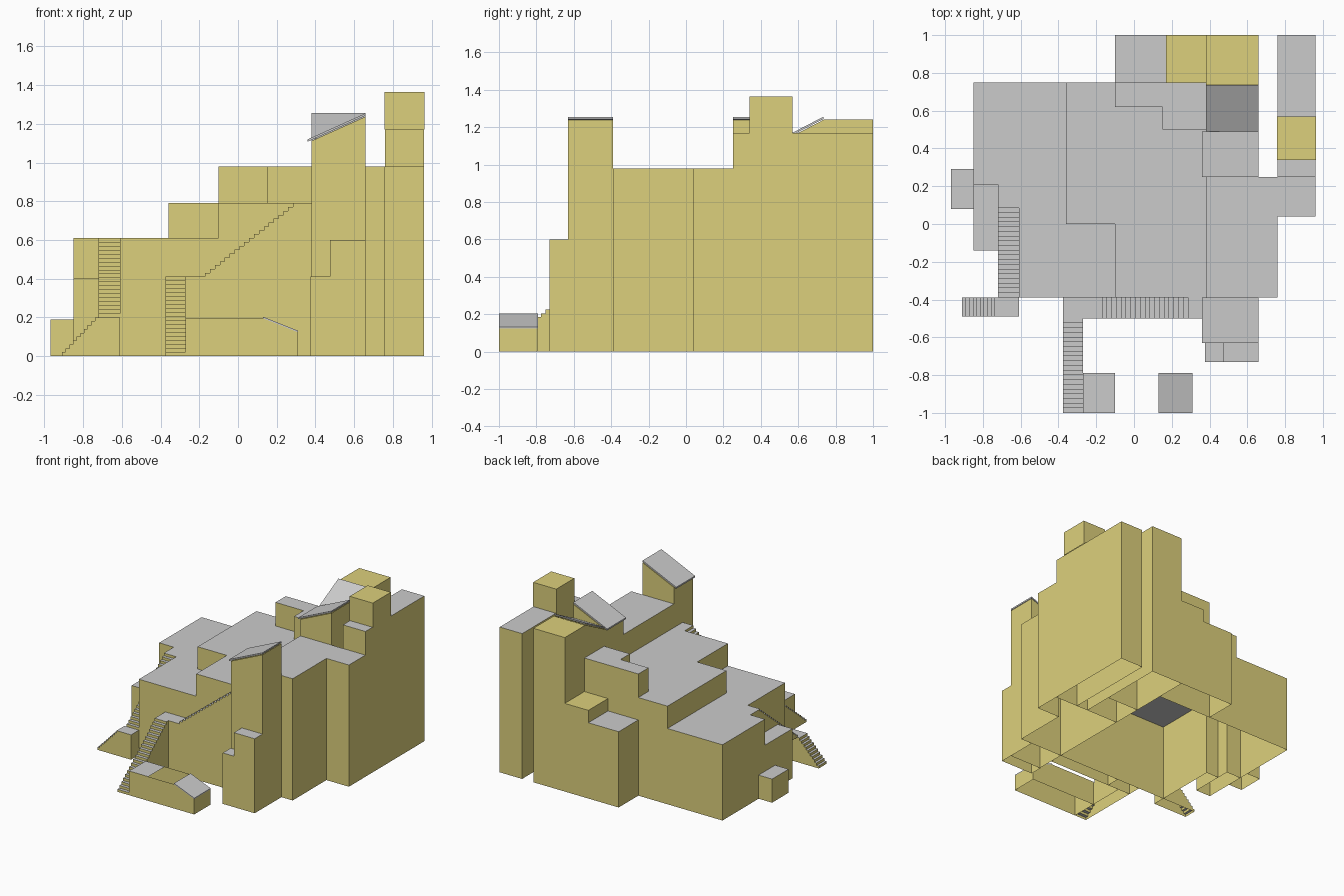
import bpy, bmesh
from mathutils import Vector

if "Cube" in bpy.data.objects:
    bpy.data.objects.remove(bpy.data.objects["Cube"])


def material(name, colour):
    m = bpy.data.materials.new(name)
    m.diffuse_color = colour
    m.use_nodes = True
    m.node_tree.nodes["Principled BSDF"].inputs["Base Color"].default_value = m.diffuse_color
    return m


GREY = material("roof_grey", (0.8, 0.8, 0.8, 1))
SAND = material("wall_sand", (0.72, 0.63, 0.2, 1))


def finish(name, bm):
    bm.normal_update()
    me = bpy.data.meshes.new(name)
    bm.to_mesh(me)
    bm.free()
    me.materials.append(GREY)
    me.materials.append(SAND)
    ob = bpy.data.objects.new(name, me)
    bpy.context.collection.objects.link(ob)
    return ob


def rect(x0, y0, x1, y1):
    return [(x0, y0), (x1, y0), (x1, y1), (x0, y1)]


def shell(name, pts, top, base=0, cap=True, cap_sand=False):
    """Hollow walls plus roof. pts run anticlockwise; top is a height or a
    function of x, y; base is one height or one per edge (None = no wall)."""
    z = top if callable(top) else (lambda x, y: top)
    bases = base if isinstance(base, list) else [base] * len(pts)
    bm = bmesh.new()
    ups = [bm.verts.new((x, y, z(x, y))) for x, y in pts]
    for i, b in enumerate(bases):
        if b is None:
            continue
        j = (i + 1) % len(pts)
        lo = [bm.verts.new((*pts[k], b)) for k in (i, j)]
        bm.faces.new((lo[0], lo[1], ups[j], ups[i])).material_index = 1
    if cap:
        bm.faces.new(ups).material_index = int(cap_sand)
    bmesh.ops.remove_doubles(bm, verts=bm.verts, dist=1e-5)
    return finish(name, bm)


def slab(name, pts, z, thick=0.012):
    """Thin sloping roof plate, z is its underside."""
    bm = bmesh.new()
    f = bm.faces.new([bm.verts.new((x, y, z(x, y))) for x, y in pts])
    g = bmesh.ops.extrude_face_region(bm, geom=[f])
    for v in g["geom"]:
        if isinstance(v, bmesh.types.BMVert):
            v.co.z += thick
    bmesh.ops.recalc_face_normals(bm, faces=bm.faces)
    return finish(name, bm)


def stairs(name, start, run, across, z0, z1, n, base):
    """Sawtooth flight rising along run, as wide as the across vector."""
    o, run, across = (Vector((*v, 0)) for v in (start, run, across))
    prof = [(0, base)] if z0 > base else []
    for i in range(n):
        prof += [(i / n, z0 + (z1 - z0) * i / n), (i / n, z0 + (z1 - z0) * (i + 1) / n)]
    prof.append((1, z1))
    end = (1, base)
    bm = bmesh.new()
    a = [bm.verts.new(o + run * t + Vector((0, 0, h))) for t, h in prof + [end]]
    b = [bm.verts.new(v.co + across) for v in a]
    for i in range(len(prof) - 1):
        bm.faces.new((a[i], a[i + 1], b[i + 1], b[i])).material_index = int(i % 2 == (1 if z0 > base and i else 0))
    bm.faces.new(a).material_index = 1
    bm.faces.new(b).material_index = 1
    bmesh.ops.recalc_face_normals(bm, faces=bm.faces)
    bm.normal_update()
    if sum(f.normal.z * f.calc_area() for f in bm.faces) < 0:
        bmesh.ops.reverse_faces(bm, faces=bm.faces)
    for f in bm.faces:
        f.material_index = 0 if abs(f.normal.z) > 0.5 else 1
    return finish(name, bm)


# Left terraces, one hollow stepped volume
shell("lower_terrace",
      [(-.85, .75), (-.85, .21), (-.72, .21), (-.72, .11), (-.61, .11),
       (-.61, -.39), (-.10, -.39), (-.10, 0), (-.36, 0), (-.36, .75)],
      .61, [0, 0, 0, 0, 0, 0, None, None, None, 0])
shell("middle_terrace",
      [(-.36, 0), (-.10, 0), (-.10, -.39), (.38, -.39), (.38, .50),
       (.15, .50), (.15, .62), (-.10, .62), (-.10, .75), (-.36, .75)],
      .79, [.61, .61, 0, None, None, None, None, None, 0, .61])
shell("corner_room",
      [(-.10, .62), (.15, .62), (.15, .50), (.38, .50), (.38, .75), (-.10, .75)],
      .98, [.79, .79, .79, None, 0, .79])
shell("side_room", rect(-.85, -.14, -.72, .21), .40, [0, 0, None, 0])
shell("side_annex", rect(-.97, .08, -.85, .29), .19, [0, None, 0, 0])
shell("back_room", rect(-.10, .75, .17, 1), .61, [None, None, 0, 0])
shell("back_chimney_block", rect(.17, .75, .38, 1), .71, [None, None, 0, .61], cap_sand=True)

# Right-hand hall and wing
shell("main_hall",
      [(.38, -.39), (.76, -.39), (.76, .04), (.96, .04), (.96, .25), (.38, .25)],
      .98, [0, 0, 0, 0, 0, 0])
shell("wing", rect(.76, .25, .96, 1), 1.17, [.98, 0, 0, 0])
shell("wing_turret", rect(.757, .34, .963, .57), 1.365, 1.17, cap_sand=True)

# Towers with single-pitch roofs
def pitch_x(x, y):
    return 1.112 + (x - .38) * .45


def pitch_y(x, y):
    return 1.112 + (y - .49) * .52


for label, y0, y1 in (("front", -.63, -.39), ("middle", .25, .49)):
    shell(label + "_tower", rect(.38, y0, .66, y1), pitch_x, 0, cap_sand=True)
    slab(label + "_tower_roof", rect(.36, y0, .66, y1), lambda x, y: pitch_x(x, y) + .005)
shell("rear_tower", rect(.38, .49, .66, .74), pitch_y, [None, 0, None, 0], cap_sand=True)
slab("rear_tower_roof", rect(.38, .48, .66, .735), lambda x, y: pitch_y(x, y) + .005)
shell("rear_tower_block", rect(.38, .74, .66, 1), 1.24, [1.17, 0, 0, 0], cap_sand=True)

# Porch steps in front of the front tower
shell("porch_high", rect(.475, -.73, .66, -.63), .60, [0, 0, None, .41])
shell("porch_low", rect(.375, -.73, .475, -.63), .41, [0, None, None, 0])

# Stair flights and landings
stairs("front_flight", (-.375, -1), (0, .5), (.105, 0), 0, .41, 20, 0)
shell("front_landing", rect(-.375, -.5, -.17, -.39), .41, [0, None, None, 0])
stairs("long_flight", (-.17, -.5), (.48, 0), (0, .11), .41, .79, 19, 0)
shell("long_landing", rect(.31, -.5, .38, -.39), .79, [0, 0, None, None])
stairs("left_lower_flight", (-.91, -.49), (.19, 0), (0, .1), 0, .2, 10, 0)
shell("left_landing", rect(-.72, -.49, -.61, -.39), .2, [0, 0, 0, None])
stairs("left_upper_flight", (-.72, -.39), (0, .5), (.11, 0), .2, .61, 20, .2)

# Open-topped front shelter with two covers
def shelter_top(x, y):
    return .195 - max(0, x - .13) * .4


shell("shelter_walls",
      [(-.27, -1), (.13, -1), (.31, -1), (.31, -.79), (.13, -.79), (-.27, -.79)],
      shelter_top, 0, cap=False)
shell("shelter_flat_cover", rect(-.27, -1, -.10, -.79), .195, [None] * 4)
slab("shelter_sloped_cover", rect(.13, -1, .31, -.79), shelter_top, .008)
